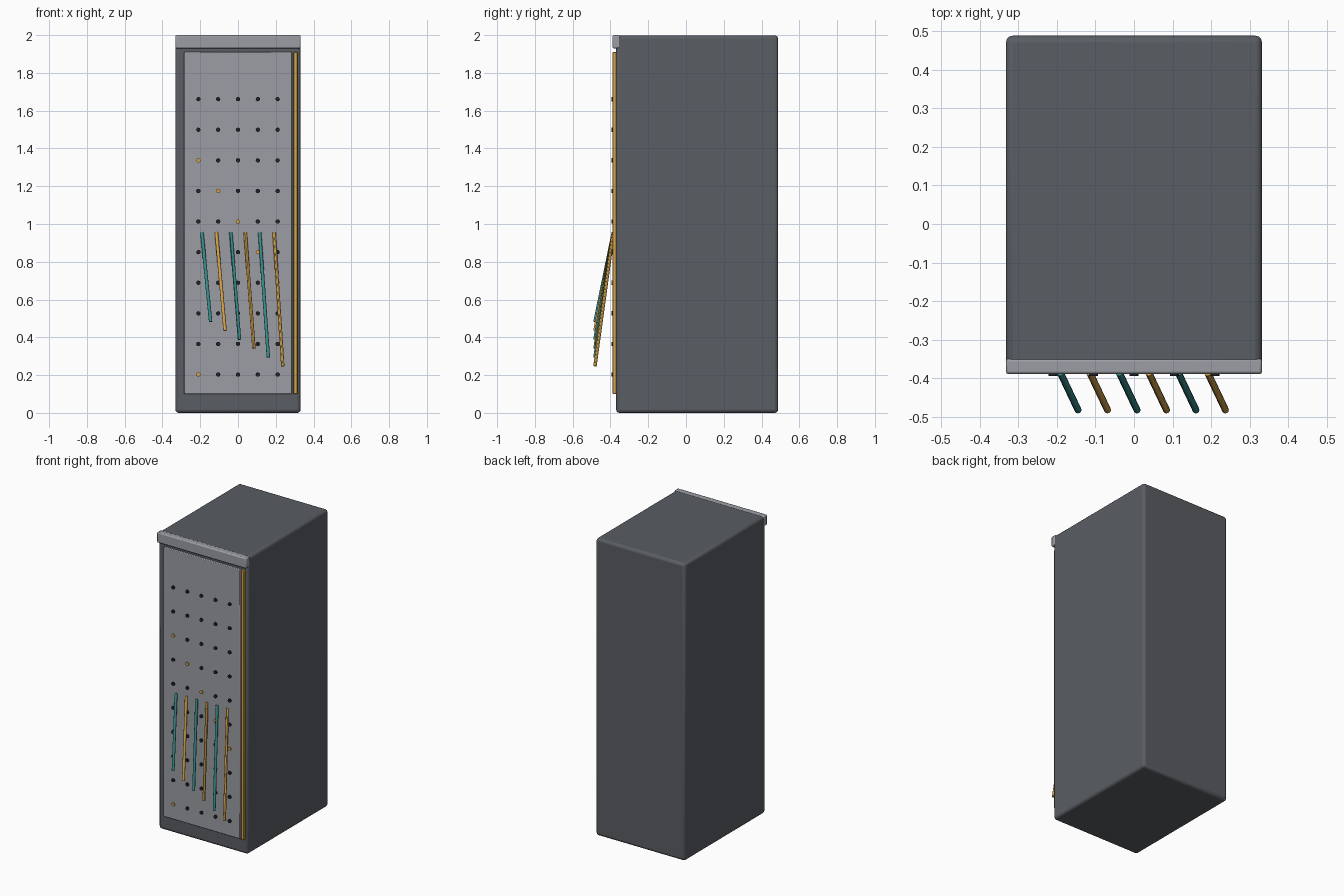
import bpy
from mathutils import Vector

if "Cube" in bpy.data.objects:
    bpy.data.objects.remove(bpy.data.objects["Cube"])


def material(name, rgb):
    m = bpy.data.materials.new(name)
    m.diffuse_color = (*rgb, 1)
    m.use_nodes = True
    m.node_tree.nodes["Principled BSDF"].inputs["Base Color"].default_value = m.diffuse_color
    return m


DARK = material("dark_steel", (0.10, 0.11, 0.125))
GREY = material("light_steel", (0.33, 0.34, 0.37))
BLACK = material("black", (0.015, 0.015, 0.02))
AMBER = material("amber", (0.68, 0.37, 0.07))
TEAL = material("teal", (0.04, 0.27, 0.27))


def box(name, lo, hi, mat, bevel=0.0, segments=3):
    lo, hi = Vector(lo), Vector(hi)
    bpy.ops.mesh.primitive_cube_add(size=1, location=(lo + hi) / 2)
    ob = bpy.context.object
    ob.name = name
    ob.scale = hi - lo
    bpy.ops.object.transform_apply(location=False, rotation=False, scale=True)
    ob.data.materials.append(mat)
    if bevel:
        mod = ob.modifiers.new("bevel", "BEVEL")
        mod.width, mod.segments = bevel, segments
        bpy.ops.object.shade_smooth_by_angle()
    return ob


def rod(name, a, b, radius, mat, sides=12):
    a, b = Vector(a), Vector(b)
    d = b - a
    bpy.ops.mesh.primitive_cylinder_add(vertices=sides, radius=radius, depth=d.length,
                                        location=(a + b) / 2)
    ob = bpy.context.object
    ob.name = name
    ob.rotation_euler = d.to_track_quat("Z", "Y").to_euler()
    ob.data.materials.append(mat)
    bpy.ops.object.shade_smooth_by_angle()
    return ob


# Cabinet, door, top trim and vertical light strip
box("cabinet_body", (-0.332, -0.37, 0), (0.332, 0.488, 1.998), DARK, 0.018)
box("door_panel", (-0.285, -0.386, 0.10), (0.285, -0.36, 1.91), GREY, 0.004, 2)
box("top_trim", (-0.332, -0.389, 1.93), (0.332, -0.349, 2.0), GREY, 0.007, 2)
box("light_strip", (0.294, -0.388, 0.10), (0.314, -0.36, 1.91), AMBER, 0.003, 2)

# Indicator studs, with amber ones along a diagonal
for row in range(10):
    for col in range(5):
        x, z = -0.21 + 0.105 * col, 0.203 + 0.162 * row
        lit = (row + col) % 7 == 0
        rod("stud_amber" if lit else "stud_dark", (x, -0.38, z), (x, -0.394, z),
            0.0115, AMBER if lit else BLACK)

# Hanging cables, each longer than the last
for i in range(6):
    x = -0.191 + 0.0764 * i
    rod("cable", (x, -0.385, 0.955), (x + 0.046, -0.482, 0.482 - 0.047 * i),
        0.009, AMBER if i % 2 else TEAL)
